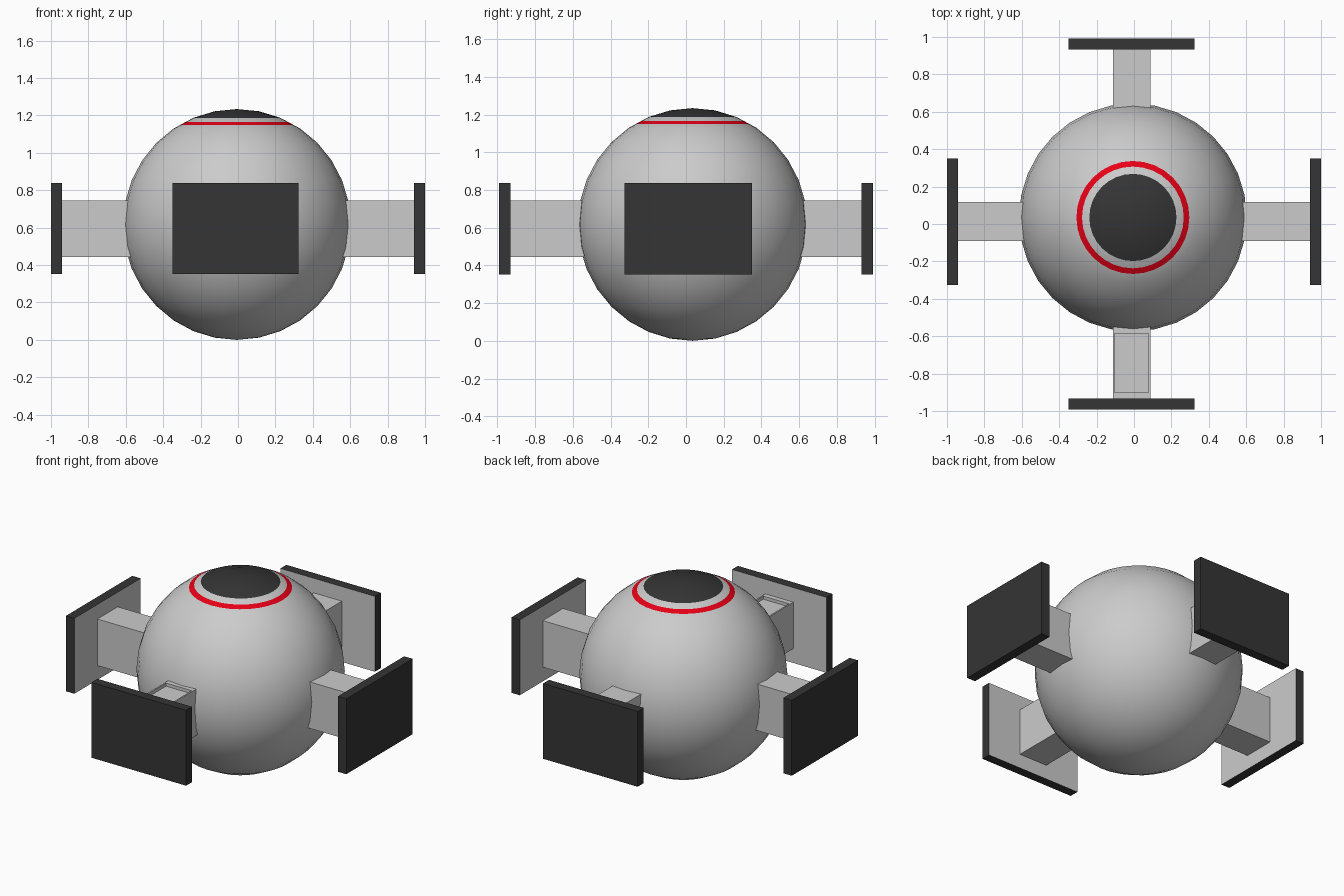
import bpy, bmesh, math

if "Cube" in bpy.data.objects:
    bpy.data.objects.remove(bpy.data.objects["Cube"])


def material(name, rgb):
    m = bpy.data.materials.new(name)
    m.diffuse_color = (*rgb, 1)
    m.use_nodes = True
    m.node_tree.nodes["Principled BSDF"].inputs["Base Color"].default_value = m.diffuse_color
    return m


GREY = material("hull_grey", (0.8, 0.8, 0.8))
DARK = material("dark", (0.035, 0.035, 0.035))
RED = material("red", (0.8, 0.0, 0.008))


def finish(bm, name, mats):
    me = bpy.data.meshes.new(name)
    bm.normal_update()
    bm.to_mesh(me)
    bm.free()
    for m in mats:
        me.materials.append(m)
    ob = bpy.data.objects.new(name, me)
    bpy.context.collection.objects.link(ob)
    return ob


def box_bm(lo, hi):
    bm = bmesh.new()
    bmesh.ops.create_cube(bm, size=1)
    for v in bm.verts:
        for i in range(3):
            v.co[i] = (lo[i] + hi[i]) / 2 + v.co[i] * (hi[i] - lo[i])
    bm.normal_update()
    return bm


# Body: revolved 16-ring profile with two extra loops for the red stripe
CX, CY, CZ, R, RZ, SEG = -0.006, 0.035, 0.617, 0.609, 0.617, 32
ring = [(math.sin(k * math.pi / 16) * R, math.cos(k * math.pi / 16) * RZ) for k in range(17)]
(r2, z2), (r3, z3) = ring[2], ring[3]
stripe = [(r, z2 + (z3 - z2) * (r - r2) / (r3 - r2)) for r in (0.272, 0.302)]
profile = ring[1:3] + stripe + ring[3:16]

bm = bmesh.new()
top = bm.verts.new((CX, CY, CZ + RZ))
bottom = bm.verts.new((CX, CY, CZ - RZ))
loops = [[bm.verts.new((CX + r * math.cos(2 * math.pi * i / SEG),
                        CY + r * math.sin(2 * math.pi * i / SEG), CZ + z))
          for i in range(SEG)] for r, z in profile]
for i in range(SEG):
    j = (i + 1) % SEG
    bm.faces.new((top, loops[0][i], loops[0][j])).material_index = 1
    bm.faces.new((bottom, loops[-1][j], loops[-1][i]))
    for k in range(len(loops) - 1):
        f = bm.faces.new((loops[k][i], loops[k + 1][i], loops[k + 1][j], loops[k][j]))
        f.material_index = {0: 1, 2: 2}.get(k, 0)
for f in bm.faces:
    f.smooth = True
finish(bm, "body_sphere", [GREY, DARK, RED])

# Four arms with end panels: name, axis, direction, outer end
for name, axis, sign, end in (("left", 0, -1, 1.0), ("right", 0, 1, 1.0),
                              ("front", 1, -1, 0.992), ("back", 1, 1, 0.992)):
    other = 1 - axis
    arm_span = (-0.09, 0.117) if other == 1 else (-0.113, 0.088)
    panel_span = (-0.325, 0.351) if other == 1 else (-0.35, 0.324)

    def bounds(span, near, far, z0, z1):
        lo, hi = [0, 0, z0], [0, 0, z1]
        lo[other], hi[other] = span
        lo[axis], hi[axis] = sorted((sign * near, sign * far))
        return lo, hi

    bm = box_bm(*bounds(arm_span, 0.54, end - 0.06, 0.444, 0.744))
    if name == "front":
        # shallow tray sunk into the top of the front arm
        up = [f for f in bm.faces if f.normal.z > 0.9]
        bmesh.ops.inset_region(bm, faces=up, thickness=0.013)
        ys = sorted({round(v.co.y, 4) for v in up[0].verts})
        for v in up[0].verts:
            v.co.y = -0.9 if v.co.y < sum(ys) / len(ys) else -0.585
        low = bmesh.ops.extrude_discrete_faces(bm, faces=up)["faces"]
        for v in low[0].verts:
            v.co.z -= 0.02
    finish(bm, name + "_arm", [GREY])

    # panel: dark outside and rim, grey on the side facing the body
    bm = box_bm(*bounds(panel_span, end - 0.06, end, 0.352, 0.838))
    for f in bm.faces:
        f.material_index = 0 if f.normal[axis] * sign < -0.9 else 1
    finish(bm, name + "_panel", [GREY, DARK])
